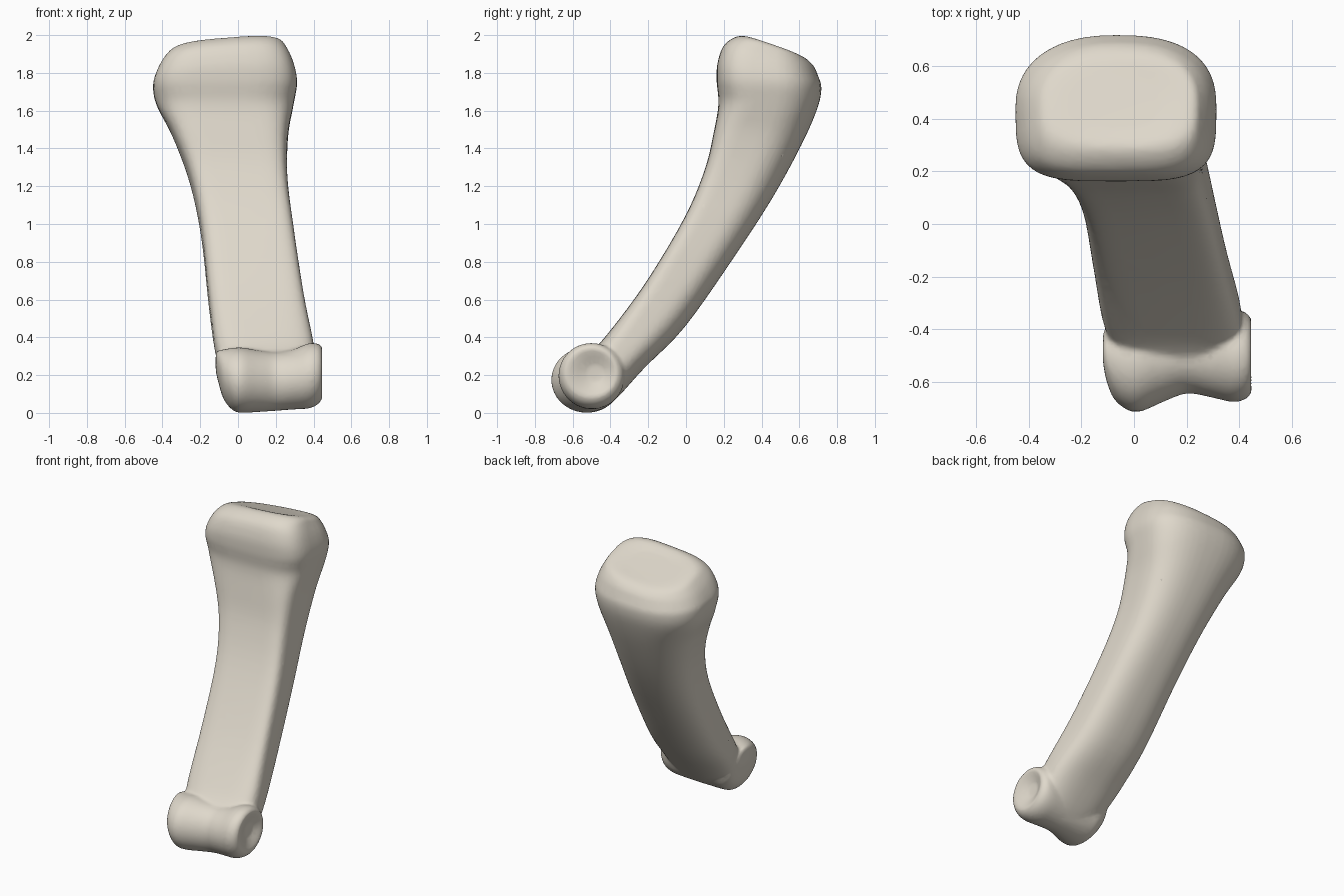
import bpy, bmesh, math
from mathutils import Vector

if "Cube" in bpy.data.objects:
    bpy.data.objects.remove(bpy.data.objects["Cube"])

N = 48


def catmull(rows, steps):
    """Smoothly interpolate rows of numbers."""
    out = []
    for i in range(len(rows) - 1):
        a, b = rows[max(i - 1, 0)], rows[i]
        c, d = rows[i + 1], rows[min(i + 2, len(rows) - 1)]
        for k in range(steps):
            t = k / steps
            out.append([0.5 * (2 * q + (r - p) * t + (2 * p - 5 * q + 4 * r - s) * t * t
                               + (3 * q - p - 3 * r + s) * t ** 3)
                        for p, q, r, s in zip(a, b, c, d)])
    return out + [list(rows[-1])]


def power(v, n):
    return math.copysign(abs(v) ** (2 / n), v)


def shaft_ring(fy, fz, by, bz, x0, x1, nf, nb, tilt):
    """Slanted section: flatter towards the front, rounder at the back."""
    ring = []
    for i in range(N):
        a = 2 * math.pi * i / N
        c, s = math.cos(a), math.sin(a)
        n = nf if s < 0 else nb + (0.25 if c > 0 else 0)
        x = (x0 + x1) / 2 + (x1 - x0) / 2 * power(c, n)
        v = power(s, n)
        ring.append(Vector((x, (fy + by) / 2 + v * (by - fy) / 2,
                            (fz + bz) / 2 + v * (bz - fz) / 2 + tilt * x)))
    return ring


def head_ring(x, cy, cz, ry, rz):
    return [Vector((x, cy + ry * math.cos(2 * math.pi * i / N),
                    cz + rz * math.sin(2 * math.pi * i / N))) for i in range(N)]


def loft(bm, rings):
    loops = [[bm.verts.new(p) for p in r] for r in rings]
    for a, b in zip(loops, loops[1:]):
        for i in range(N):
            j = (i + 1) % N
            bm.faces.new((a[i], a[j], b[j], b[i]))
    for loop in (loops[0], loops[-1]):
        mid = bm.verts.new(sum((v.co for v in loop), Vector()) / N)
        for i in range(N):
            bm.faces.new((loop[i], loop[(i + 1) % N], mid))


bm = bmesh.new()

# Shaft and flared base: front y,z / back y,z / left x, right x / roundness / tilt
shaft = [
    (-.58, .23, -.42, .03, -.01, .37, 3, 2.4, 0),
    (-.53, .30, -.345, .10, -.075, .405, 3, 2.4, 0),
    (-.43, .40, -.22, .238, -.12, .405, 4, 2.3, 0),
    (-.22, .68, -.005, .457, -.155, .35, 5.5, 2.3, 0),
    (-.01, 1.03, .265, .84, -.195, .295, 6, 2.3, 0),
    (.10, 1.29, .463, 1.147, -.255, .262, 6, 2.25, 0),
    (.15, 1.5, .612, 1.42, -.345, .265, 5, 2.25, 0),
    (.172, 1.64, .695, 1.61, -.43, .293, 3.6, 2.3, 0),
    (.162, 1.76, .717, 1.72, -.45, .313, 3.8, 2.3, .02),
    (.168, 1.86, .70, 1.785, -.43, .297, 3.8, 2.3, .05),
    (.205, 1.95, .678, 1.835, -.39, .262, 3.6, 2.3, .07),
    (.285, 1.992, .635, 1.873, -.335, .22, 3.2, 2.3, .08),
    (.36, 1.962, .56, 1.897, -.2, .1, 2.6, 2.3, .06),
]
loft(bm, [shaft_ring(*r) for r in catmull(shaft, 5)])

# Two-knuckle head with a shallow groove and hollowed right end
head = [
    (-.118, -.47, .27, .05, .05),
    (-.106, -.49, .25, .10, .08),
    (-.075, -.51, .203, .155, .133),
    (-.02, -.525, .177, .183, .168),
    (.03, -.525, .173, .185, .172),
    (.11, -.51, .168, .165, .163),
    (.20, -.495, .167, .148, .156),
    (.29, -.495, .177, .162, .159),
    (.37, -.50, .195, .175, .172),
    (.42, -.50, .205, .166, .162),
    (.445, -.50, .212, .138, .135),
    (.438, -.49, .212, .10, .10),
    (.415, -.48, .21, .045, .045),
]
loft(bm, [head_ring(*r) for r in catmull(head, 4)])

bmesh.ops.recalc_face_normals(bm, faces=bm.faces)
me = bpy.data.meshes.new("finger_bone")
bm.to_mesh(me)
bm.free()
bone = bpy.data.objects.new("finger_bone", me)
bpy.context.collection.objects.link(bone)

# Pale bone colour
mat = bpy.data.materials.new("bone")
mat.diffuse_color = (.74, .69, .60, 1)
mat.use_nodes = True
mat.node_tree.nodes["Principled BSDF"].inputs["Base Color"].default_value = mat.diffuse_color
me.materials.append(mat)

# Fuse shaft and head into one skin, then soften and thin it
rm = bone.modifiers.new("fuse", 'REMESH')
rm.mode = 'VOXEL'
rm.voxel_size = 0.012
rm.use_smooth_shade = True
sm = bone.modifiers.new("soften", 'SMOOTH')
sm.factor = 0.5
sm.iterations = 4
dec = bone.modifiers.new("thin", 'DECIMATE')
dec.ratio = 0.25
